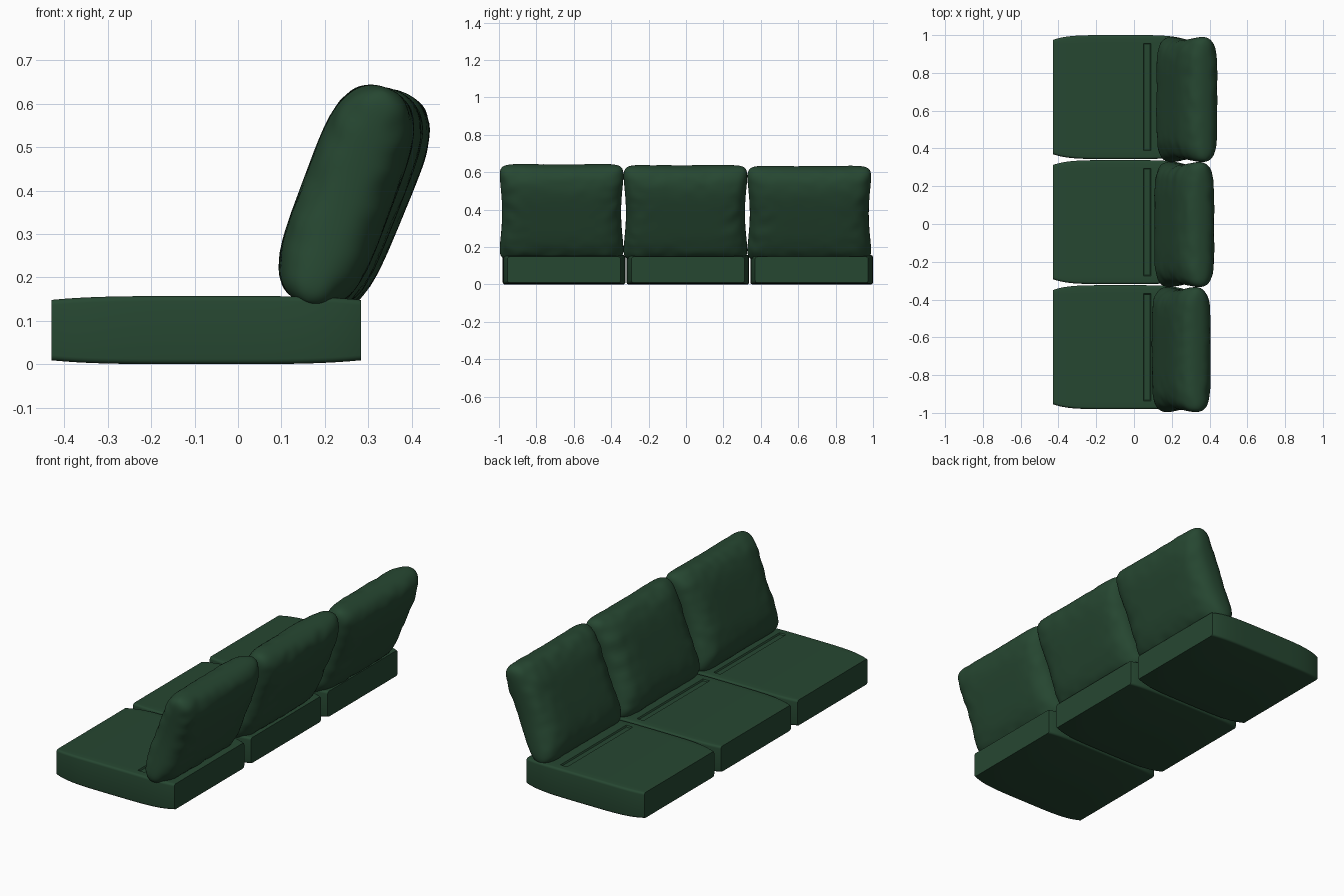
import bpy, bmesh, math
from mathutils import Matrix, noise, Vector

if "Cube" in bpy.data.objects:
    bpy.data.objects.remove(bpy.data.objects["Cube"])

green = bpy.data.materials.new("dark green fabric")
green.diffuse_color = (0.0195, 0.063, 0.031, 1)
green.use_nodes = True
green.node_tree.nodes["Principled BSDF"].inputs["Base Color"].default_value = green.diffuse_color


def finish(bm, name, angle):
    bmesh.ops.remove_doubles(bm, verts=bm.verts, dist=0.0003)
    bmesh.ops.recalc_face_normals(bm, faces=bm.faces)
    me = bpy.data.meshes.new(name)
    bm.to_mesh(me)
    bm.free()
    ob = bpy.data.objects.new(name, me)
    bpy.context.collection.objects.link(ob)
    me.materials.append(green)
    bpy.ops.object.select_all(action='DESELECT')
    ob.select_set(True)
    bpy.context.view_layer.objects.active = ob
    bpy.ops.object.shade_smooth_by_angle(angle=math.radians(angle))
    return ob


# seat cushion: rounded-box sections lofted along x, bowed sides, flat ends
def seat(name, yc):
    bm = bmesh.new()
    xmid, hx, r = -0.0735, 0.3565, 0.012
    xs = [xmid + hx * math.sin(math.pi / 2 * i / 14) for i in range(-14, 15)]
    xs = sorted([x for x in xs if not 0.04 < x < 0.1] + [0.05, 0.054, 0.086, 0.09])
    rings = []
    for x in xs:
        t = abs((x - xmid) / hx)
        w = 0.328 - 0.026 * t ** 5          # half width
        h = 0.0785 - 0.009 * t ** 4         # half height
        pts = []
        for cy, cz, a0 in ((1, 1, 0), (-1, 1, 90), (-1, -1, 180), (1, -1, 270)):
            for k in range(5):
                a = math.radians(a0 + 22.5 * k)
                pts.append((cy * (w - r) + r * math.cos(a), cz * (h - r) + r * math.sin(a)))
            if a0 == 0:                      # top, with the shallow seam groove
                d = 0.008 if 0.053 < x < 0.087 else 0
                pts += [(0.284, h), (0.28, h - d), (-0.28, h - d), (-0.284, h)]
        rings.append([bm.verts.new((x, yc + y, z + 0.0785)) for y, z in pts])
    n = len(rings[0])
    for a, b in zip(rings, rings[1:]):
        for i in range(n):
            bm.faces.new((a[i], a[(i + 1) % n], b[(i + 1) % n], b[i]))
    bm.faces.new(rings[0])
    bm.faces.new(rings[-1])
    finish(bm, name, 35)


# back cushion: two puffed sheets meeting at a seam, pinched sides, soft wrinkles
def back_cushion(name, loc, tilt, seed):
    bm = bmesh.new()
    N, M = 52, 44
    for side in (1, -1):
        grid = []
        for i in range(N + 1):
            row = []
            for j in range(M + 1):
                u = math.sin(math.pi / 2 * (2 * i / N - 1))
                v = math.sin(math.pi / 2 * (2 * j / M - 1))
                y = u * 0.333 * (1 - 0.045 * (1 - v * v) ** 2 - 0.05 * v ** 16)
                z = v * 0.27 * (1 - 0.02 * (1 - u * u) - 0.05 * u ** 16)
                puff = max(0, 1 - u ** 6) ** 0.42 * max(0, 1 - v ** 4) ** 0.42
                x = 0.107 * puff
                edge = max(abs(u), abs(v)) ** 3
                wr = noise.noise(Vector((u * 5 + seed, v * 5, side * 3)))
                x += 0.010 * wr * edge * min(1, puff * 2)
                row.append(bm.verts.new((side * x, y, z)))
            grid.append(row)
        for i in range(N):
            for j in range(M):
                bm.faces.new((grid[i][j], grid[i + 1][j], grid[i + 1][j + 1], grid[i][j + 1]))
    bm.transform(Matrix.Translation(loc) @ Matrix.Rotation(math.radians(tilt), 4, 'Y'))
    finish(bm, name, 60)


places = (("left", -0.652, -0.665, 0.250, 0.386, 20.5),
          ("middle", 0.010, -0.003, 0.266, 0.382, 21.5),
          ("right", 0.672, 0.659, 0.280, 0.379, 22.5))
for k, (label, ys, yb, xb, zb, tilt) in enumerate(places):
    seat("seat_cushion_" + label, ys)
    back_cushion("back_cushion_" + label, (xb, yb, zb), tilt, k * 7.3)
